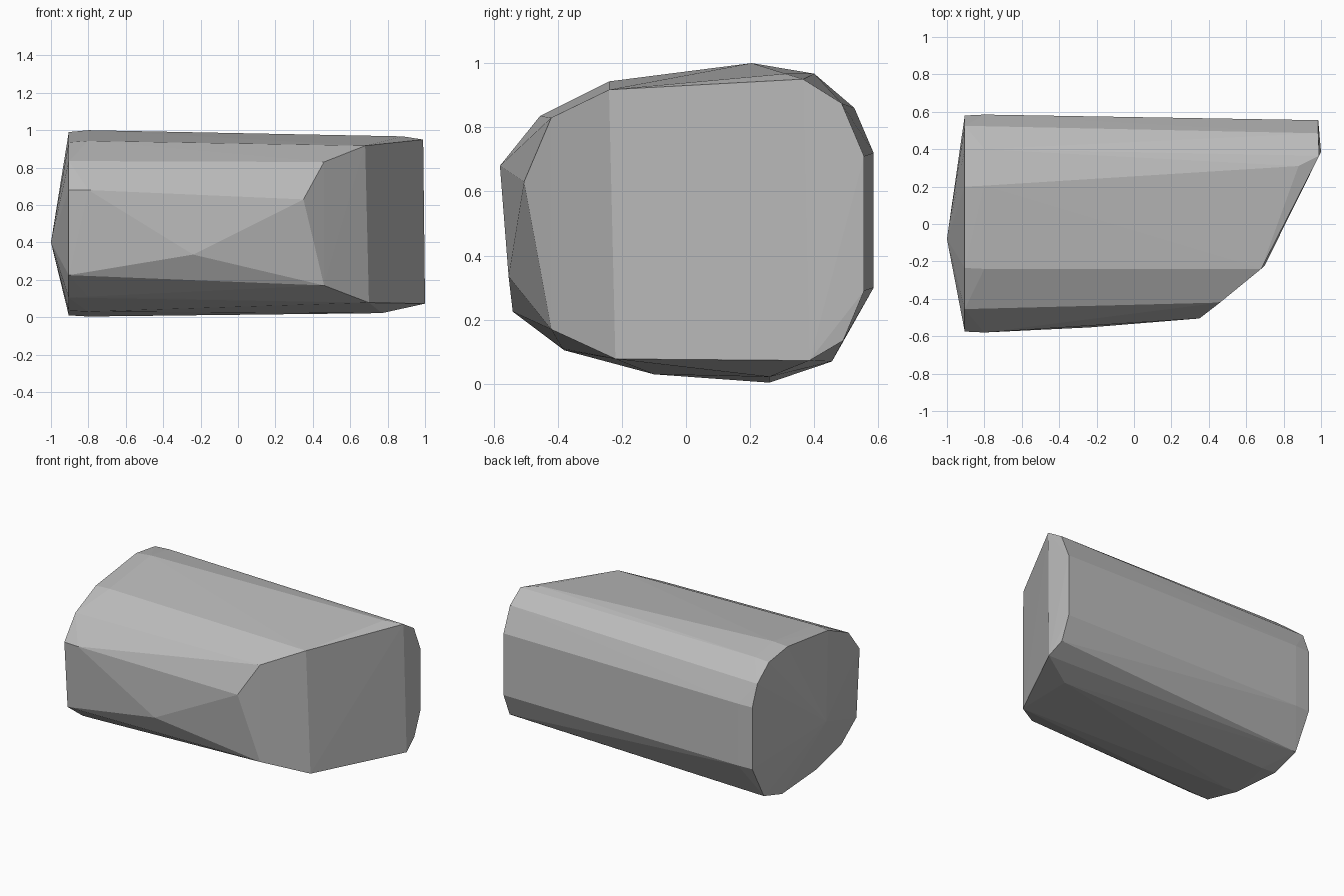
import bpy
import bmesh

cube = bpy.data.objects.get("Cube")
if cube:
    bpy.data.objects.remove(cube, do_unlink=True)

# Grey stone colour
grey = bpy.data.materials.new("stone_grey")
grey.use_nodes = True
colour = (0.5, 0.5, 0.5, 1)
grey.diffuse_color = colour
grey.node_tree.nodes["Principled BSDF"].inputs["Base Color"].default_value = colour

# Blunt point of the closed end
corners = [(-1, -.08, .40)]

# Outline of the closed end, as (y, z)
closed_end = [(.2, .99), (-.235, .935), (-.455, .835), (-.575, .68), (-.54, .225),
              (-.38, .105), (-.1, .035), (.26, .01), (.455, .07), (.58, .3),
              (.58, .72), (.525, .86), (.4, .96)]
corners += [(-.905, y, z) for y, z in closed_end]

# Slightly wider shoulder behind it
shoulder = [(.205, 1), (-.24, .943), (-.58, .68), (-.385, .11), (-.1, .03),
            (.26, .004), (.4, .967), (.585, .72), (.585, .3)]
corners += [(-.8, y, z) for y, z in shoulder]

# Slanted end, top and bottom corners, and the low front ridge
corners += [(.35, -.505, .63), (.46, -.42, .83), (.68, -.24, .917), (.99, .365, .95),
            (.46, -.42, .17), (.70, -.22, .078), (1, .385, .073),
            (.88, .31, .967), (.77, .26, .022), (-.24, -.553, .335)]

# Narrow upright facet at the back of the slanted end
corners += [(.985, y, z) for y, z in [(.485, .875), (.555, .71), (.555, .29), (.49, .135)]]

# Wrap the corners into one faceted block
bm = bmesh.new()
for c in corners:
    bm.verts.new(c)
hull = bmesh.ops.convex_hull(bm, input=bm.verts)
loose = {v for v in hull["geom_interior"] + hull["geom_unused"]
         if isinstance(v, bmesh.types.BMVert) and not v.link_faces}
bmesh.ops.delete(bm, geom=list(loose), context="VERTS")
bmesh.ops.recalc_face_normals(bm, faces=bm.faces)

mesh = bpy.data.meshes.new("stone_block")
bm.to_mesh(mesh)
bm.free()
mesh.materials.append(grey)
block = bpy.data.objects.new("stone_block", mesh)
bpy.context.collection.objects.link(block)
